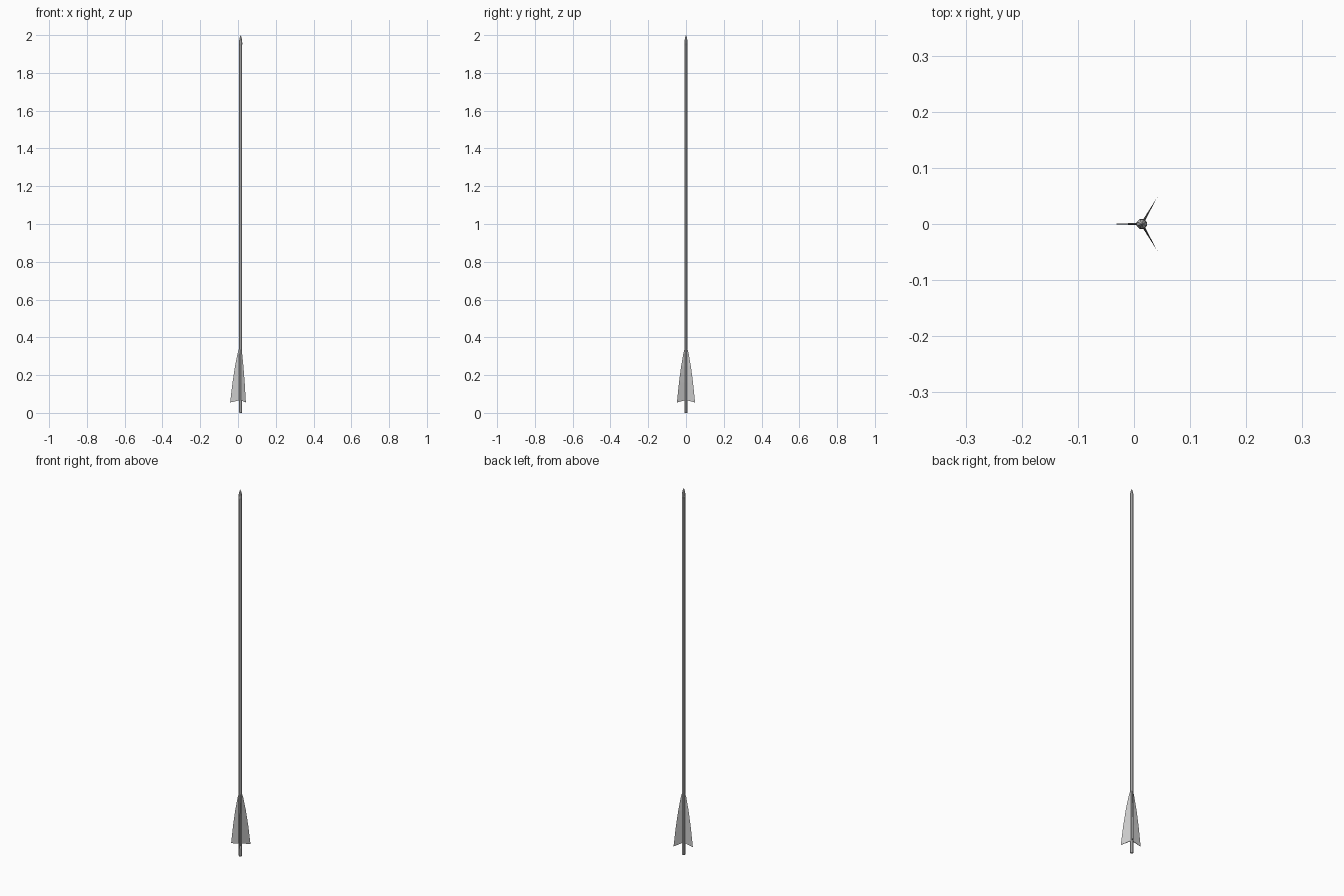
import bpy, bmesh
from math import cos, sin, pi, radians
from mathutils import Matrix, Vector

if "Cube" in bpy.data.objects:
    bpy.data.objects.remove(bpy.data.objects["Cube"])

CX = 0.0139  # shaft axis, offset so the three vanes centre on x = 0


def finish(name, bm):
    bmesh.ops.recalc_face_normals(bm, faces=bm.faces)
    me = bpy.data.meshes.new(name)
    bm.to_mesh(me)
    bm.free()
    ob = bpy.data.objects.new(name, me)
    bpy.context.collection.objects.link(ob)
    return ob


def lathe(name, profile, sides=8):
    """Closed turned solid from (radius, z) rings; radius 0 makes a point."""
    bm = bmesh.new()
    rings = []
    for r, z in profile:
        if r == 0:
            rings.append([bm.verts.new((CX, 0, z))])
        else:
            rings.append([bm.verts.new((CX + r * cos(2 * pi * (i + .5) / sides),
                                        r * sin(2 * pi * (i + .5) / sides), z))
                          for i in range(sides)])
    for a, b in zip(rings, rings[1:]):
        for i in range(sides):
            j = (i + 1) % sides
            if len(b) == 1:
                bm.faces.new((a[i], a[j], b[0]))
            else:
                bm.faces.new((a[i], a[j], b[j], b[i]))
    for ring in (rings[0], rings[-1]):
        if len(ring) > 2:
            bm.faces.new(ring)
    return finish(name, bm)


def vane(name, angle):
    """Thin wedge blade: thick at the shaft, sharp along the outer edge."""
    outer = [(0.007, 0.345), (0.016, 0.315), (0.030, 0.245),
             (0.043, 0.160), (0.0555, 0.055)]
    root_z = [0.345, 0.315, 0.245, 0.160, 0.067]
    bm = bmesh.new()
    rot = Matrix.Translation((CX, 0, 0)) @ Matrix.Rotation(angle, 4, 'Z')

    def v(x, y, z):
        return bm.verts.new(rot @ Vector((x, y, z)))
    edge = [v(r, 0, z) for r, z in outer]
    left = [v(0.005, 0.0022, z) for z in root_z]
    right = [v(0.005, -0.0022, z) for z in root_z]
    for i in range(len(edge) - 1):
        bm.faces.new((left[i], left[i + 1], edge[i + 1], edge[i]))
        bm.faces.new((right[i], edge[i], edge[i + 1], right[i + 1]))
        bm.faces.new((left[i], right[i], right[i + 1], left[i + 1]))
    bm.faces.new((left[0], edge[0], right[0]))
    bm.faces.new((left[-1], right[-1], edge[-1]))
    return finish(name, bm)


# Shaft with slightly rounded nock end
lathe("shaft", [(0.0075, 0), (0.0088, 0.006), (0.0088, 1.955)])

# Pointed tip
lathe("arrow_tip", [(0.0088, 1.945), (0.0098, 1.955), (0.0085, 1.972),
                    (0.0045, 1.99), (0, 2.0)])

# Three fletching vanes
for k, deg in enumerate((60, 180, 300)):
    vane(f"vane_{k + 1}", radians(deg))
